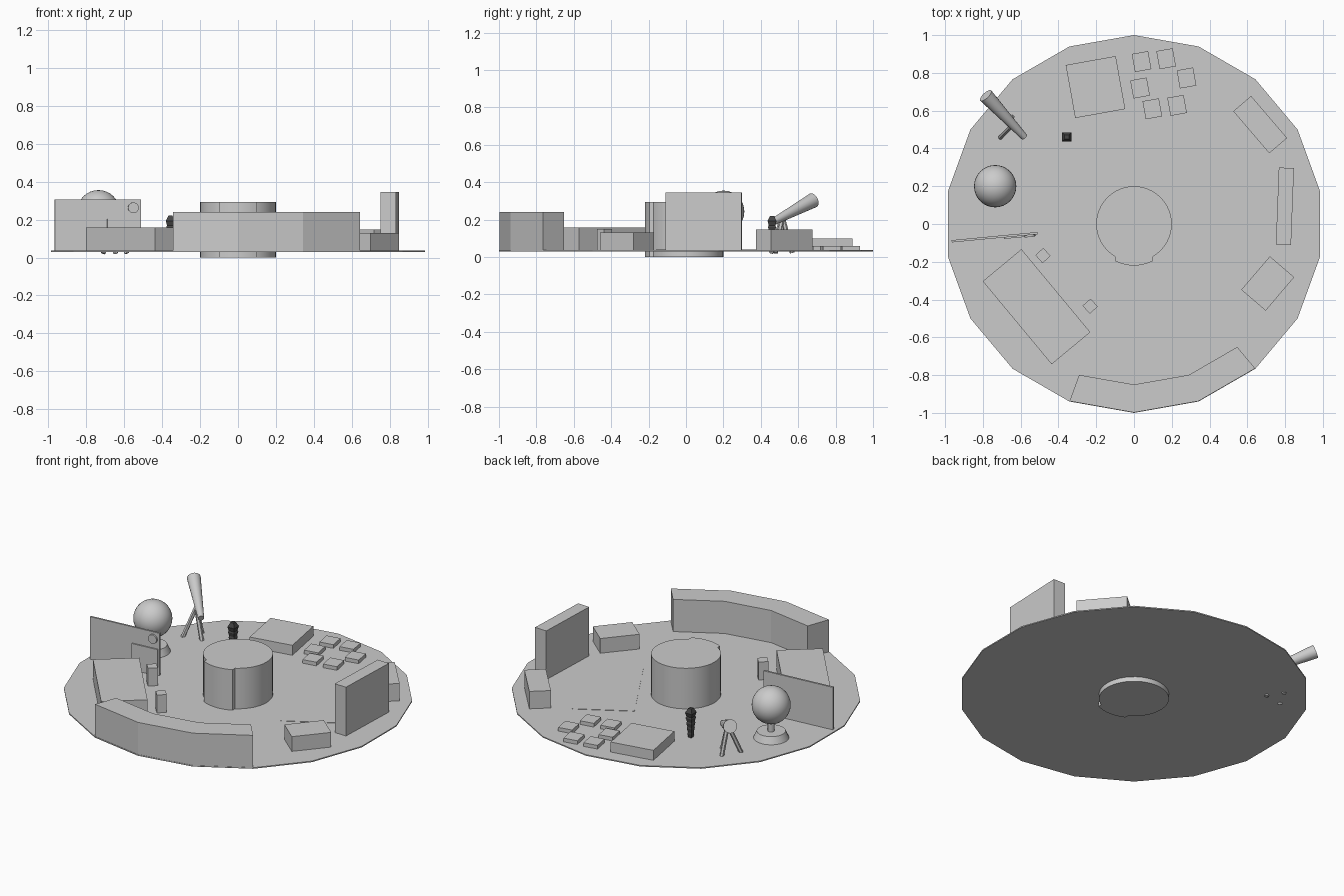
import bpy, bmesh, math
from mathutils import Vector

if "Cube" in bpy.data.objects:
    bpy.data.objects.remove(bpy.data.objects["Cube"])

FLOOR = 0.037


def mesh_object(name, bm):
    bmesh.ops.recalc_face_normals(bm, faces=bm.faces[:])
    me = bpy.data.meshes.new(name)
    bm.to_mesh(me)
    bm.free()
    ob = bpy.data.objects.new(name, me)
    bpy.context.collection.objects.link(ob)
    return ob


def smooth(ob, angle=35):
    bpy.ops.object.select_all(action='DESELECT')
    ob.select_set(True)
    bpy.context.view_layer.objects.active = ob
    bpy.ops.object.shade_smooth_by_angle(angle=math.radians(angle))


def prism(name, pts, z0, z1):
    """Extrude a flat outline from z0 to z1."""
    bm = bmesh.new()
    face = bm.faces.new([bm.verts.new((x, y, z0)) for x, y in pts])
    ext = bmesh.ops.extrude_face_region(bm, geom=[face])
    bmesh.ops.translate(bm, vec=(0, 0, z1 - z0),
                        verts=[g for g in ext["geom"] if isinstance(g, bmesh.types.BMVert)])
    return mesh_object(name, bm)


def block(name, x, y, w, d, deg, top, bottom=FLOOR - 0.004):
    """Upright box of width w and depth d, turned about z."""
    c, s = math.cos(math.radians(deg)), math.sin(math.radians(deg))
    pts = [(x + c * u - s * v, y + s * u + c * v)
           for u, v in ((-w/2, -d/2), (w/2, -d/2), (w/2, d/2), (-w/2, d/2))]
    return prism(name, pts, bottom, top)


def rod(name, a, b, r1, r2, sides):
    """Tapered rod between two points."""
    a, b = Vector(a), Vector(b)
    bm = bmesh.new()
    bmesh.ops.create_cone(bm, cap_ends=True, segments=sides, radius1=r1, radius2=r2,
                          depth=(b - a).length)
    ob = mesh_object(name, bm)
    ob.location = (a + b) / 2
    ob.rotation_mode = 'QUATERNION'
    ob.rotation_quaternion = (b - a).to_track_quat('Z', 'Y')
    return ob


def polar(r, deg):
    return (r * math.cos(math.radians(deg)), r * math.sin(math.radians(deg)))


# Floor and central shaft with curved door
prism("floor", [polar(1, 90 + 20 * i) for i in range(18)], 0.03, FLOOR)
smooth(prism("central_shaft", [polar(0.2, 360 * i / 40) for i in range(40)], 0, 0.293))
half = math.degrees(math.asin(0.1 / 0.22))
door = [polar(0.22, -90 - half + 2 * half * i / 8) for i in range(9)]
smooth(prism("shaft_door", door + [(0.1, -0.16), (-0.1, -0.16)], 0, 0.293))

# Curved counter along the front rim
rim = [-110, -90, -70, -50]
prism("counter", [polar(0.998, a) for a in rim] + [polar(0.85, a) for a in reversed(rim)],
      FLOOR - 0.004, 0.24)

# Furniture blocks: x, y, width, depth, turn, top
for name, *dims in (
    ("bed", -0.516, -0.438, 0.571, 0.266, -50.3, 0.158),
    ("post_left", -0.482, -0.167, 0.057, 0.057, -48, 0.15),
    ("post_right", -0.232, -0.435, 0.057, 0.057, -48, 0.15),
    ("tall_cabinet", 0.799, 0.094, 0.08, 0.407, -2.2, 0.345),
    ("low_cabinet", 0.668, 0.526, 0.293, 0.124, -49.4, 0.147),
    ("side_chest", 0.708, -0.315, 0.17, 0.233, -40.5, 0.13),
    ("table", -0.204, 0.725, 0.269, 0.285, 10.2, 0.1),
    ("rug", 0.413, 0.19, 0.36, 0.6, 30, FLOOR + 0.002),
):
    block(name, *dims)

# Floor cushions
for i, (x, y) in enumerate(((0.04, 0.86), (0.17, 0.875), (0.278, 0.773),
                            (0.228, 0.628), (0.097, 0.61), (0.032, 0.72))):
    block(f"cushion_{i + 1}", x, y, 0.088, 0.097, 10.2, 0.06)

# Thin screen with lower plate and round dial
ang = 5.4
front = Vector((math.sin(math.radians(ang)), -math.cos(math.radians(ang)), 0))
block("screen", -0.738, -0.07, 0.456, 0.012, ang, 0.305)
block("screen_plate", -0.604, -0.065, 0.17, 0.012, ang, 0.203)
dial = Vector((-0.552, -0.054, 0.262))
smooth(rod("screen_dial", dial, dial + front * 0.015, 0.028, 0.028, 24))

# Globe on a flared base
bm = bmesh.new()
bmesh.ops.create_uvsphere(bm, u_segments=32, v_segments=16, radius=0.112)
globe = mesh_object("globe", bm)
globe.location = (-0.735, 0.2, 0.243)
smooth(globe)
smooth(rod("globe_base", (-0.735, 0.2, 0.034), (-0.735, 0.2, 0.08), 0.103, 0.083, 32))
smooth(rod("globe_stem", (-0.735, 0.2, 0.075), (-0.735, 0.2, 0.14), 0.02, 0.02, 12))

# Telescope on a tripod
smooth(rod("telescope_tube", (-0.58, 0.46, 0.185), (-0.785, 0.68, 0.303), 0.018, 0.04, 20))
for i, foot in enumerate(((-0.71, 0.455), (-0.645, 0.568), (-0.585, 0.478))):
    rod(f"tripod_leg_{i + 1}", (*foot, 0.022), (-0.652, 0.515, 0.215), 0.013, 0.013, 6)

# Dark ornament: stacked square flares narrowing to the floor
dark = bpy.data.materials.new("dark")
dark.diffuse_color = (0.06, 0.06, 0.06, 1)
dark.use_nodes = True
dark.node_tree.nodes["Principled BSDF"].inputs["Base Color"].default_value = dark.diffuse_color
bm = bmesh.new()
profile = []
for i in range(5):
    z, w = 0.037 + 0.033 * i, 0.014 + 0.0025 * i
    profile += [(z, w * 0.75), (z + 0.024, w)]
profile += [(0.22, 0.011)]
rings = [[bm.verts.new((-0.356 + sx * w, 0.46 + sy * w, z))
          for sx, sy in ((-1, -1), (1, -1), (1, 1), (-1, 1))] for z, w in profile]
for lo, hi in zip(rings, rings[1:]):
    for k in range(4):
        bm.faces.new((lo[k], lo[(k + 1) % 4], hi[(k + 1) % 4], hi[k]))
bm.faces.new(rings[0])
bm.faces.new(rings[-1])
mesh_object("ornament", bm).data.materials.append(dark)
